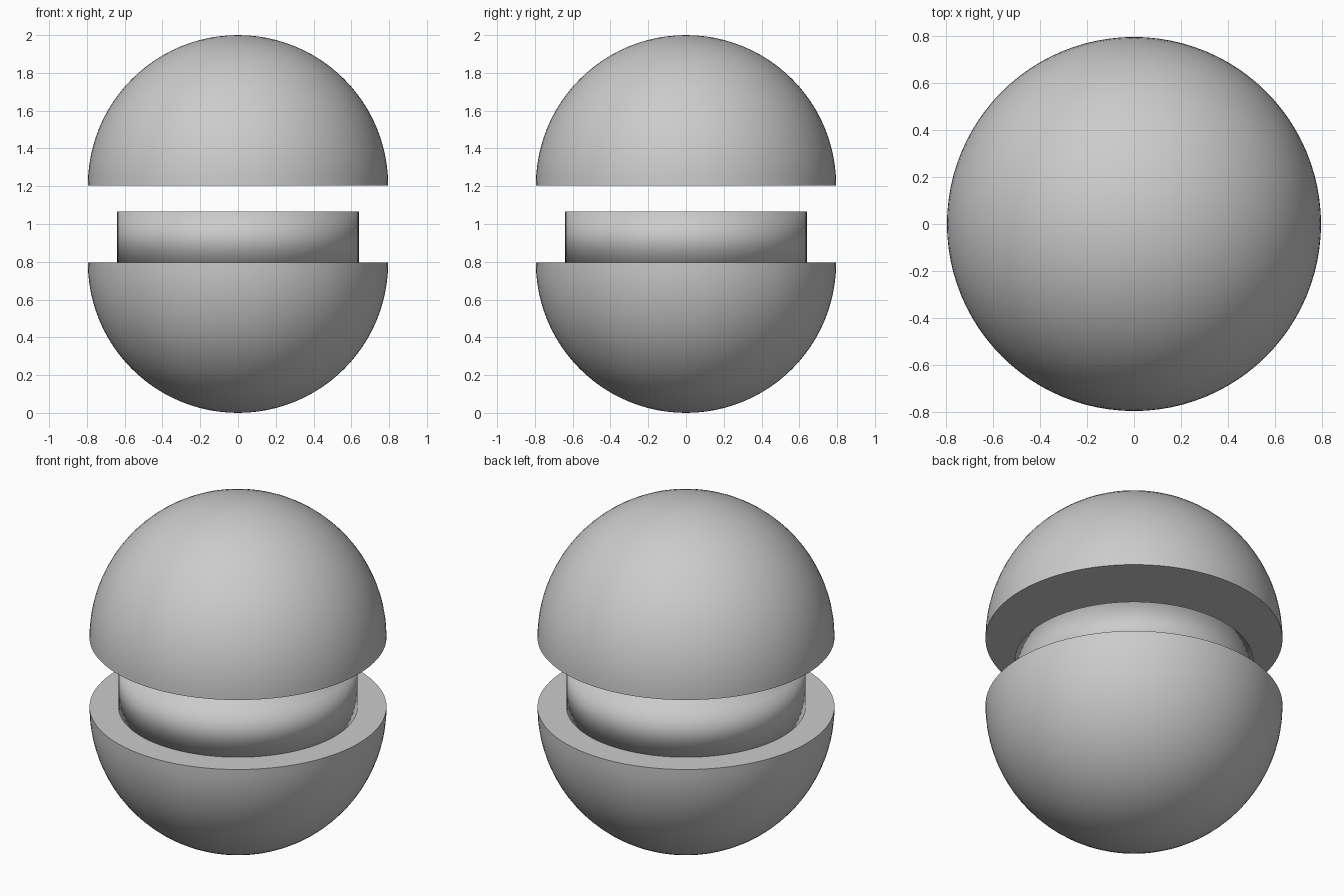
import bpy
import bmesh
from mathutils import Matrix

RADIUS = 0.795
COLLAR_RADIUS = 0.64
LOWER_RIM = RADIUS
UPPER_RIM = 2 - RADIUS
COLLAR_TOP = 1.065

cube = bpy.data.objects.get("Cube")
if cube:
    bpy.data.objects.remove(cube, do_unlink=True)

grey = bpy.data.materials.new("plain grey")
grey.use_nodes = True
grey.diffuse_color = (0.6, 0.6, 0.6, 1)
grey.node_tree.nodes["Principled BSDF"].inputs["Base Color"].default_value = grey.diffuse_color


def add_object(name, bm, height):
    mesh = bpy.data.meshes.new(name)
    bm.to_mesh(mesh)
    bm.free()
    mesh.materials.append(grey)
    obj = bpy.data.objects.new(name, mesh)
    obj.location.z = height
    bpy.context.collection.objects.link(obj)
    return obj


def add_half_ball(name, height, side):
    """Solid half ball: side is 1 for a dome, -1 for a bowl shape."""
    bm = bmesh.new()
    bmesh.ops.create_uvsphere(bm, u_segments=96, v_segments=48, radius=RADIUS)
    cut = bmesh.ops.bisect_plane(
        bm, geom=bm.verts[:] + bm.edges[:] + bm.faces[:], dist=0.0001,
        plane_co=(0, 0, 0), plane_no=(0, 0, side), clear_inner=True)
    for face in bm.faces:
        face.smooth = True
    # Flat cut face with a crisp rim
    rim = [e for e in bm.edges if e.is_boundary]
    cap = bmesh.ops.contextual_create(bm, geom=rim)["faces"]
    for face in cap:
        face.smooth = False
    bmesh.ops.recalc_face_normals(bm, faces=bm.faces[:])
    return add_object(name, bm, height)


# Two separated halves
add_half_ball("upper_half", UPPER_RIM, 1)
add_half_ball("lower_half", LOWER_RIM, -1)

# Plug standing on the lower half, softly shaded over its edges
bm = bmesh.new()
depth = COLLAR_TOP - LOWER_RIM + 0.01
bmesh.ops.create_cone(
    bm, cap_ends=True, segments=96, radius1=COLLAR_RADIUS,
    radius2=COLLAR_RADIUS, depth=depth,
    matrix=Matrix.Translation((0, 0, -depth / 2)))
for face in bm.faces:
    face.smooth = True
add_object("centre_plug", bm, COLLAR_TOP)
